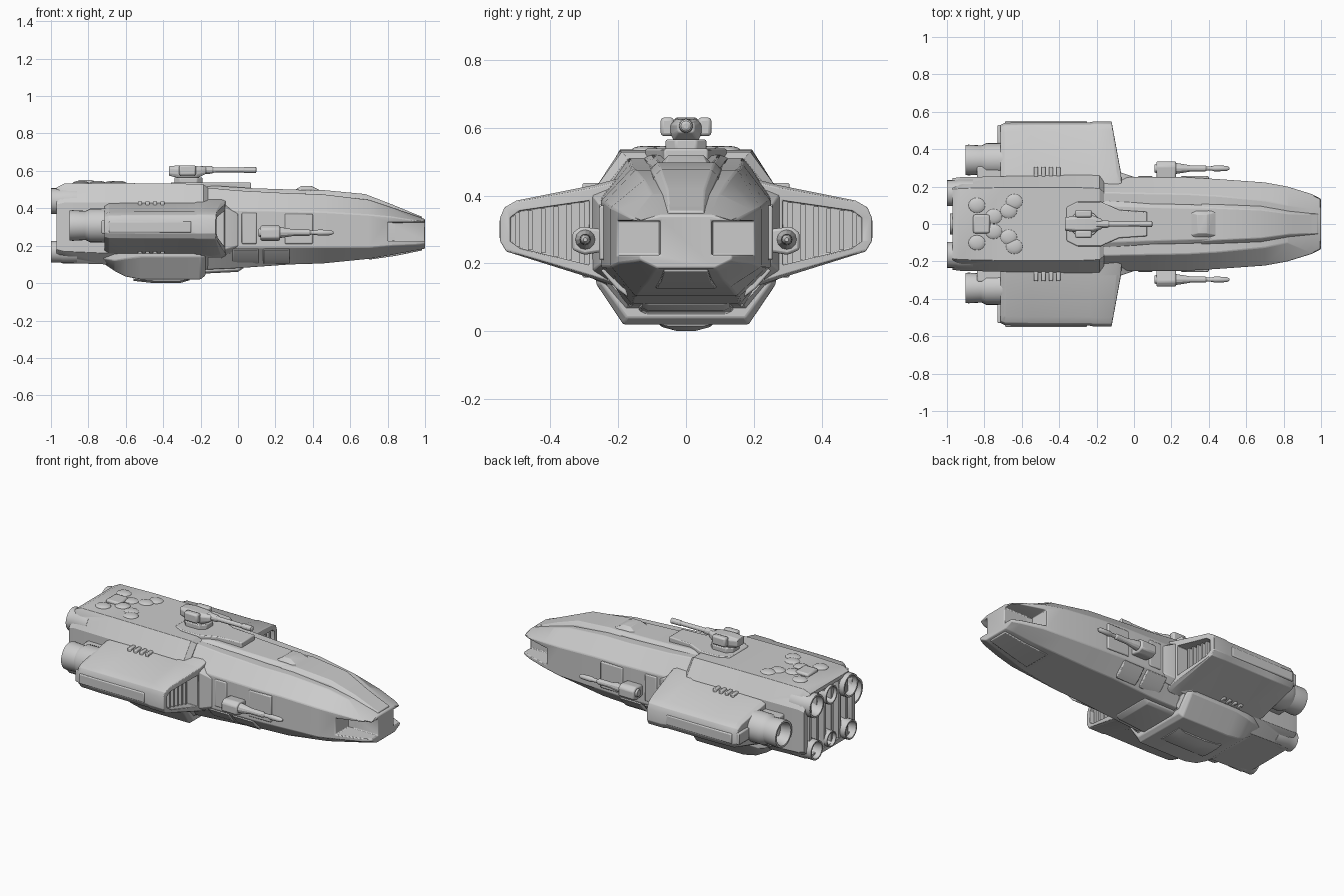
import bpy, bmesh, math
from mathutils import Vector


def finish(name, bm, mirror=False, bevel=0.0, cutters=()):
    """Turn a bmesh into an object; cut, bevel, mirror across y=0 and shade it."""
    bmesh.ops.recalc_face_normals(bm, faces=bm.faces)
    me = bpy.data.meshes.new(name)
    bm.to_mesh(me)
    bm.free()
    ob = bpy.data.objects.new(name, me)
    bpy.context.collection.objects.link(ob)
    for c in cutters:
        m = ob.modifiers.new("cut", 'BOOLEAN')
        m.operation, m.object, m.solver = 'DIFFERENCE', c, 'EXACT'
    if bevel:
        m = ob.modifiers.new("bevel", 'BEVEL')
        m.width, m.segments, m.limit_method = bevel, 2, 'ANGLE'
        m.angle_limit = math.radians(25)
    if mirror:
        m = ob.modifiers.new("mirror", 'MIRROR')
        m.use_axis = (False, True, False)
    bpy.ops.object.select_all(action='DESELECT')
    bpy.context.view_layer.objects.active = ob
    ob.select_set(True)
    bpy.ops.object.shade_smooth_by_angle(angle=math.radians(28))
    return ob


def hide(ob):
    ob.hide_render = True
    ob.display_type = 'WIRE'
    return ob


def loft(name, rings, **kw):
    """Skin a list of equal-length closed rings and cap both ends."""
    bm = bmesh.new()
    vs = [[bm.verts.new(p) for p in r] for r in rings]
    n = len(vs[0])
    for a, b in zip(vs, vs[1:]):
        for i in range(n):
            bm.faces.new((a[i], a[(i + 1) % n], b[(i + 1) % n], b[i]))
    bm.faces.new(vs[0])
    bm.faces.new(vs[-1])
    return finish(name, bm, **kw)


def octa(x, tw, hw, bw, zb, zl, zh, zt):
    """Eight-sided hull section: top/side/bottom half widths and four heights."""
    half = [(tw, zt), (hw, zh), (hw, zl), (bw, zb)]
    return [(x, y, z) for y, z in half] + [(x, -y, z) for y, z in reversed(half)]


def hull(name, stations, **kw):
    return loft(name, [octa(*s) for s in stations], **kw)


def prism(name, pts, x0, x1, **kw):
    """Extrude a (y, z) outline along x."""
    return loft(name, [[(x, y, z) for y, z in pts] for x in (x0, x1)], **kw)


def box(name, x, y, z, **kw):
    return prism(name, [(y[0], z[0]), (y[1], z[0]), (y[1], z[1]), (y[0], z[1])], *x, **kw)


def slab(name, outline, z0, z1, **kw):
    """Extrude an (x, y) half outline, reflected across y=0, upward."""
    pts = outline + [(x, -y) for x, y in reversed(outline)]
    return loft(name, [[(x, y, z) for x, y in pts] for z in (z0, z1)], **kw)


def lathe(name, profile, y, z, seg=24, **kw):
    """Revolve (x, radius) points about an axis along x."""
    rings = [[(x, y + r * math.cos(2 * math.pi * i / seg), z + r * math.sin(2 * math.pi * i / seg))
              for i in range(seg)] for x, r in profile]
    return loft(name, rings, **kw)


def nozzle(name, x0, x1, r, y, z, mirror=True):
    d = x1 - x0
    lathe(name, [(x1, r), (x0 + .45 * d, r), (x0 + .35 * d, r * .94), (x0, r * .94),
                 (x0, r * .8), (x0 + .7 * d, r * .6)], y, z, mirror=mirror)


# Forward hull with open cheek channels beside the nose
cheek = hide(box("cheek_cutter", (.80, 1.1), (.075, .3), (.225, .325), mirror=True))
hull("forward_hull", [
    (-.22, .17, .25, .17, .07, .20, .40, .515),
    (.00, .165, .25, .16, .08, .19, .39, .495),
    (.28, .16, .25, .155, .10, .19, .385, .48),
    (.45, .15, .24, .15, .105, .19, .38, .475),
    (.70, .125, .222, .13, .13, .19, .365, .445),
    (.82, .10, .20, .11, .15, .20, .355, .405),
    (.95, .08, .16, .095, .175, .205, .335, .36),
    (1.0, .075, .135, .085, .185, .21, .325, .342)], bevel=.006, cutters=[cheek])
# Central nose block, dorsal canopy and spine
hull("nose_keel", [(.70, .06, .09, .09, .125, .19, .33, .45), (.84, .058, .075, .075, .145, .2, .32, .41),
                   (.985, .052, .065, .065, .175, .2, .31, .355)], bevel=.004)
hull("dorsal_canopy", [(.36, .09, .11, .11, .45, .46, .475, .492), (.45, .085, .105, .105, .45, .46, .475, .498),
                       (.68, .075, .095, .1, .41, .43, .455, .476), (.83, .055, .07, .07, .36, .38, .40, .418),
                       (.97, .05, .06, .06, .32, .33, .345, .36)], bevel=.004)
hull("dorsal_spine", [(-.2, .10, .13, .13, .48, .49, .51, .525), (.08, .09, .11, .11, .47, .48, .49, .507),
                      (.42, .08, .10, .10, .46, .465, .48, .496)], bevel=.004)
hull("dorsal_sensor", [(.30, .06, .08, .08, .47, .475, .485, .495), (.34, .05, .07, .08, .47, .48, .50, .52),
                       (.39, .05, .07, .08, .47, .48, .50, .52), (.44, .06, .08, .08, .46, .47, .48, .495)], bevel=.004)

# Rear hull with a recessed engine bay
bay = hide(box("engine_bay_cutter", (-1.2, -.90), (-.215, .215), (.135, .49)))
hull("rear_hull", [
    (-.97, .185, .245, .17, .11, .18, .42, .512),
    (-.93, .19, .25, .18, .108, .17, .43, .532),
    (-.70, .195, .255, .18, .10, .16, .43, .535),
    (-.30, .195, .262, .18, .06, .16, .43, .532),
    (-.185, .19, .262, .18, .06, .16, .43, .528),
    (-.16, .17, .25, .17, .08, .17, .41, .51)], bevel=.006, cutters=[bay])
# Belly bulge and its keel plate
hull("belly", [(-.72, .17, .22, .15, .105, .13, .16, .2), (-.66, .2, .25, .17, .065, .12, .18, .22),
               (-.60, .2, .26, .18, .035, .13, .2, .24), (-.52, .2, .265, .185, .02, .14, .2, .24),
               (-.20, .2, .265, .185, .02, .14, .2, .24), (-.175, .2, .25, .175, .04, .14, .2, .24)], bevel=.005)
hull("belly_keel", [(-.56, .05, .08, .05, .012, .02, .03, .04), (-.45, .05, .07, .025, .0, .012, .03, .04),
                    (-.31, .05, .07, .025, .0, .012, .03, .04), (-.26, .05, .08, .05, .015, .02, .03, .04)])
hull("forward_belly_plate", [(-.2, .12, .14, .12, .05, .06, .1, .12), (.0, .12, .13, .11, .06, .07, .1, .12),
                             (.03, .12, .13, .11, .08, .085, .1, .12)], bevel=.004)

# Side sponsons with a swept front edge and intake mouth
section = [(.2, .45), (.275, .43), (.50, .385), (.535, .365), (.548, .335),
           (.548, .265), (.53, .235), (.275, .155), (.2, .13)]


def wing_ring(x, k=1.0, sweep=0.0):
    return [(x - sweep * max(0, y - .25), .2 + (y - .2) * (1 - (1 - k) * .3), .3 + (z - .3) * k)
            for y, z in section]


mouth = hide(prism("intake_cutter", [(.285, .385), (.49, .355), (.518, .335), (.518, .265),
                                     (.49, .245), (.285, .195)], -.20, .1))
loft("sponson", [wing_ring(-.715, .82), wing_ring(-.69, .93), wing_ring(-.55, .96), wing_ring(-.235, .96),
                 wing_ring(-.215, 1.0), wing_ring(-.09, 1.0, .1), wing_ring(-.065, .94, .18)],
     mirror=True, bevel=.005, cutters=[mouth])
for i in range(6):
    y = .30 + i * .038
    box(f"intake_slat_{i}", (-.21, -.135), (y, y + .014), (.20 + i * .01, .38 - i * .006), mirror=True)
# Fairing between sponson and forward hull
loft("wing_fairing", [[(-.2, .23, .44), (-.2, .285, .425), (-.2, .285, .16), (-.2, .23, .13)],
                      [(-.07, .23, .42), (-.07, .275, .40), (-.07, .275, .18), (-.07, .23, .15)],
                      [(.0, .22, .38), (.0, .252, .37), (.0, .252, .20), (.0, .22, .17)]],
     mirror=True, bevel=.004)
box("sponson_tip_rail", (-.69, -.25), (.53, .55), (.27, .33), mirror=True, bevel=.006)
box("sponson_tail_block", (-.73, -.66), (.43, .53), (.265, .335), mirror=True, bevel=.006)
# Vent ribs along the sponson roots, above and below
for i in range(4):
    x = -.535 + i * .04
    box(f"upper_vent_{i}", (x, x + .022), (.25, .305), (.38, .437), mirror=True, bevel=.005)
    box(f"lower_vent_{i}", (x, x + .022), (.25, .305), (.158, .21), mirror=True, bevel=.005)

# Sponson engines
lathe("side_engine", [(-.68, .092), (-.79, .09), (-.815, .078), (-.885, .082), (-.90, .08),
                      (-.90, .068), (-.80, .045)], .342, .308, mirror=True)
box("engine_mount", (-.84, -.68), (.23, .31), (.24, .38), mirror=True, bevel=.008)
# Main engine nozzles and grille slats in the rear bay
nozzle("upper_nozzle", -1.0, -.86, .074, .165, .438)
nozzle("centre_nozzle", -.985, -.86, .06, .0, .44, mirror=False)
nozzle("lower_nozzle", -1.0, -.86, .062, .165, .168)
nozzle("lower_centre_nozzle", -.985, -.86, .05, .0, .17, mirror=False)
for i in range(6):
    y = -.175 + i * .07
    box(f"bay_slat_{i}", (-.965, -.88), (y - .012, y + .012), (.13, .49), bevel=.003)

# Roof domes
for i, (x, y) in enumerate([(-.84, .1), (-.67, .07), (-.75, .04), (-.64, .12)]):
    bm = bmesh.new()
    bmesh.ops.create_uvsphere(bm, u_segments=16, v_segments=10, radius=.045)
    bmesh.ops.scale(bm, vec=(1, .9, .3), verts=bm.verts)
    bmesh.ops.translate(bm, vec=(x, y, .533), verts=bm.verts)
    finish(f"roof_dome_{i}", bm, mirror=True)
box("roof_hatch", (-.86, -.77), (-.05, .05), (.52, .55), bevel=.01)

# Turret platform, base, head and barrel
slab("turret_platform", [(-.36, .09), (-.30, .12), (-.18, .12), (-.08, .075), (.07, .065)], .49, .538, bevel=.006)
slab("turret_base", [(-.34, .03), (-.31, .06), (-.22, .06), (-.19, .03)], .53, .565, bevel=.005)
hull("turret_head", [(-.37, .025, .035, .025, .575, .585, .615, .625), (-.31, .03, .045, .035, .56, .58, .61, .63),
                     (-.22, .03, .045, .035, .56, .58, .61, .625), (-.17, .015, .025, .02, .585, .59, .61, .62)], bevel=.004)
box("turret_cheek", (-.315, -.225), (.035, .075), (.575, .63), mirror=True, bevel=.01)
lathe("turret_barrel", [(-.2, .022), (-.14, .02), (-.13, .014), (.03, .013), (.035, .016), (.095, .016), (.1, .008)],
      0, .605, seg=12)

# Side guns
hull_pts = [(.24, .235), (.30, .225), (.335, .24), (.335, .29), (.31, .308), (.24, .30)]
prism("side_gun_body", hull_pts, .12, .225, mirror=True, bevel=.008)
lathe("side_gun_barrel", [(.11, .02), (.13, .03), (.22, .03), (.27, .022), (.30, .017), (.38, .017), (.39, .011),
                          (.42, .012), (.43, .016), (.495, .014), (.51, .006)], .297, .27, seg=12, mirror=True)

# Flank armour panels on the forward hull
for name, x, z in [("rear", (.02, .10), (.21, .375)), ("front", (.25, .40), (.21, .37))]:
    box(f"flank_panel_{name}", x, (.22, .256), z, mirror=True, bevel=.006)
for i, x in enumerate((-.03, .135)):
    loft(f"lower_panel_{i}", [[(x0, .17, .10), (x0, .205, .125), (x0, .252, .18), (x0, .2, .2)]
                              for x0 in (x, x + .14)], mirror=True, bevel=.005)
